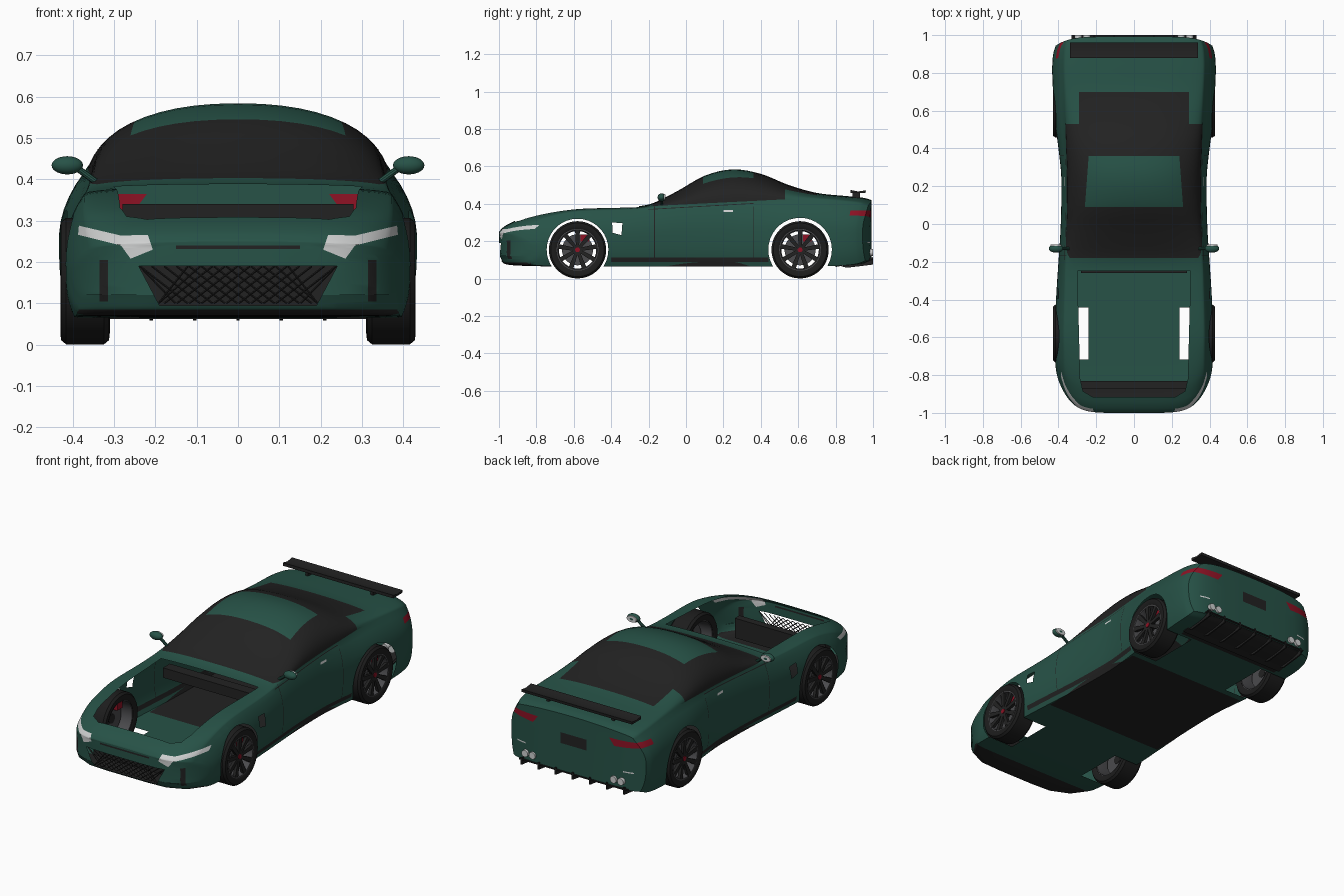
import bpy, bmesh, math
from mathutils import Vector, Matrix

if "Cube" in bpy.data.objects:
    bpy.data.objects.remove(bpy.data.objects["Cube"])

COLOURS = {"green paint": (.02, .085, .063), "black trim": (.016, .016, .016),
           "light lens": (.62, .63, .63), "red": (.27, .006, .018), "dark metal": (.07, .07, .075),
           "tyre rubber": (.012, .012, .012)}
MATS = {}
for n, c in COLOURS.items():
    MATS[n] = bpy.data.materials.new(n)
    MATS[n].diffuse_color = (*c, 1)
GREEN, BLACK, LIGHT, RED, METAL, RUBBER = COLOURS


def finish(name, bm, *mats, angle=35):
    me = bpy.data.meshes.new(name)
    bm.to_mesh(me)
    bm.free()
    for m in mats:
        me.materials.append(MATS[m])
    ob = bpy.data.objects.new(name, me)
    bpy.context.collection.objects.link(ob)
    bpy.ops.object.select_all(action='DESELECT')
    ob.select_set(True)
    bpy.context.view_layer.objects.active = ob
    bpy.ops.object.shade_smooth_by_angle(angle=math.radians(angle))
    return ob


def loft(bm, rings, close=False):
    vs = [[bm.verts.new(p) for p in r] for r in rings]
    n = len(vs[0])
    for i in range(len(vs) if close else len(vs) - 1):
        a, b = vs[i], vs[(i + 1) % len(vs)]
        for j in range(n):
            k = (j + 1) % n
            bm.faces.new((a[j], a[k], b[k], b[j]))


def add_box(bm, x0, x1, y0, y1, z0, z1):
    m = Matrix.Translation(((x0 + x1) / 2, (y0 + y1) / 2, (z0 + z1) / 2))
    bmesh.ops.create_cube(bm, size=1, matrix=m @ Matrix.Diagonal((x1 - x0, y1 - y0, z1 - z0, 1)))


def box(name, mat, *ext):
    bm = bmesh.new()
    add_box(bm, *ext)
    return finish(name, bm, mat)


def add_rod(bm, p, q, r, seg=20):
    p, q = Vector(p), Vector(q)
    d = q - p
    m = Matrix.Translation((p + q) / 2) @ d.to_track_quat('Z', 'Y').to_matrix().to_4x4()
    bmesh.ops.create_cone(bm, cap_ends=True, segments=seg, radius1=r, radius2=r, depth=d.length, matrix=m)


def carve(bm, poly, ax, test, mat=None):
    """Cut a convex polygon, projected along one axis, into the faces; paint or delete the inside."""
    a, b = ax
    lo = [min(p[i] for p in poly) for i in (0, 1)]
    hi = [max(p[i] for p in poly) for i in (0, 1)]
    mid = [sum(p[i] for p in poly) / len(poly) for i in (0, 1)]
    faces = []
    for f in bm.faces:
        if test(f.calc_center_median()) and all(
                max(v.co[k] for v in f.verts) >= lo[i] and min(v.co[k] for v in f.verts) <= hi[i]
                for i, k in enumerate(ax)):
            faces.append(f)
    for p, q in zip(poly, poly[1:] + poly[:1]):
        no, co = Vector(), Vector()
        no[a], no[b] = q[1] - p[1], p[0] - q[0]
        co[a], co[b] = p
        if no[a] * (mid[0] - p[0]) + no[b] * (mid[1] - p[1]) > 0:
            no.negate()
        geom = list({e for f in faces for e in [f, *f.edges, *f.verts]})
        if not geom:
            return
        res = bmesh.ops.bisect_plane(bm, geom=geom, dist=1e-5, plane_co=co, plane_no=no.normalized())
        faces = [g for g in res["geom"] if isinstance(g, bmesh.types.BMFace)
                 and (g.calc_center_median() - co).dot(no) < 0]
    if mat is None:
        bmesh.ops.delete(bm, geom=faces, context='FACES')
    else:
        for f in faces:
            f.material_index = mat


def rect(a0, a1, b0, b1):
    return [(a0, b0), (a1, b0), (a1, b1), (a0, b1)]


# Body stations: y, half width, shoulder half width, floor z, shoulder z, top z
ST = [(-1, .40, .36, .12, .23, .25), (-.98, .41, .365, .085, .25, .272), (-.94, .415, .37, .073, .275, .297),
      (-.85, .42, .375, .068, .312, .333), (-.7, .422, .375, .065, .343, .364), (-.55, .42, .375, .065, .36, .38),
      (-.35, .41, .37, .065, .366, .386), (-.2, .40, .365, .065, .376, .396), (-.05, .39, .36, .065, .39, .466),
      (.1, .385, .355, .065, .40, .55), (.25, .385, .355, .065, .405, .584), (.4, .40, .36, .065, .415, .56),
      (.55, .42, .365, .065, .42, .5), (.7, .43, .37, .065, .42, .458), (.85, .433, .375, .07, .41, .442),
      (.95, .427, .37, .08, .397, .432), (.992, .415, .36, .095, .38, .42)]


def stations(sub=4):
    def tan(i):
        l, r = ST[max(i - 1, 0)], ST[min(i + 1, len(ST) - 1)]
        return [(q - p) / (r[0] - l[0]) for p, q in zip(l, r)]
    for i in range(len(ST) - 1):
        p, q, m, n = ST[i], ST[i + 1], tan(i), tan(i + 1)
        h = q[0] - p[0]
        for s in range(sub):
            t = s / sub
            yield [(2*t**3 - 3*t*t + 1) * p[k] + (t**3 - 2*t*t + t) * h * m[k]
                   + (3*t*t - 2*t**3) * q[k] + (t**3 - t*t) * h * n[k] for k in range(6)]
    yield list(ST[-1])


def section(st, sx=1):
    y, w, ws, zb, zs, zt = st
    half = [(w * .94 * f, zb) for f in (0, .3, .6, .85)]
    for i in range(13):
        t = i / 12
        x = w * (1 - .06 * (1 - t / .55) ** 3) if t < .55 else w - (w - ws) * ((t - .55) / .45) ** 2
        half.append((x, zb + t * (zs - zb)))
    for i in range(1, 13):
        a = i / 12 * math.pi / 2
        half.append((ws * max(math.cos(a), 0) ** .9 if i < 12 else 0, zs + (zt - zs) * math.sin(a) ** .9))
    ring = half + [(-x, z) for x, z in half[-2:0:-1]]
    front, back = max(0, min(1, (-.6 - y) / .4)), max(0, min(1, (y - .8) / .19))
    return [(x * sx, y + .2 * front * (abs(x * sx) / .41) ** 6 - .06 * back * (abs(x * sx) / .43) ** 6, z)
            for x, z in ring]


# Body shell with rounded nose and tail caps
bm = bmesh.new()
S = list(stations())
cap = (0, .25, .5, .68, .8, .88, .95)
loft(bm, [section(S[0], s) for s in cap] + [section(s) for s in S] + [section(S[-1], s) for s in cap[::-1]])
bmesh.ops.remove_doubles(bm, verts=bm.verts, dist=1e-5)
bmesh.ops.recalc_face_normals(bm, faces=bm.faces)
XY, YZ, XZ = (0, 1), (1, 2), (0, 2)
for s in (-.24, .24):
    fl = [f for f in bm.faces if f.calc_center_median().z < .1]
    bmesh.ops.bisect_plane(bm, geom=list({e for f in fl for e in [f, *f.edges, *f.verts]}),
                           dist=1e-5, plane_co=(s, 0, 0), plane_no=(1, 0, 0))
# Glass, then roof panel
carve(bm, [(-.18, .388), (.53, .424), (.53, .7), (-.18, .7)], YZ, lambda c: c.z > .36, 1)
carve(bm, rect(-.29, .29, .53, .7), XY, lambda c: c.z > .36, 1)
carve(bm, [(-.26, .09), (.26, .09), (.24, .36), (-.24, .36)], XY, lambda c: c.z > .45, 0)
# Underbody panel, splitter and diffuser area
carve(bm, rect(-.37, .37, -.25, .43), XY, lambda c: c.z < .08, 1)
carve(bm, rect(-.42, .42, -1.01, -.83), XY, lambda c: c.z < .088, 1)
carve(bm, rect(-.32, .32, .77, 1.01), XY, lambda c: c.z < .1, 1)
# Open engine bay
carve(bm, [(-.22, -.915), (.22, -.915), (.27, -.885), (.285, -.82), (.3, -.25),
           (-.3, -.25), (-.285, -.82), (-.27, -.885)], XY, lambda c: c.z > .24)
# Wheel arches
for cy, r in ((-.58, .165), (.61, .17)):
    ring = [(cy + r * math.cos(i * math.pi / 18), .155 + r * math.sin(i * math.pi / 18)) for i in range(36)]
    for s in (-1, 1):
        carve(bm, ring, YZ, lambda c: c.x * s > .24)
# Grille opening, bumper slot and number plate recess
carve(bm, [(-.24, .19), (.24, .19), (.19, .095), (-.19, .095)], XZ, lambda c: c.y < -.85)
carve(bm, rect(-.15, .15, .231, .24), XZ, lambda c: c.y < -.85, 1)
carve(bm, rect(-.08, .08, .255, .315), XZ, lambda c: c.y > .9, 1)
for s in (-1, 1):
    nose = lambda c: c.y < -.7 and c.x * s > .1
    tail = lambda c: c.y > .88 and c.x * s > .1
    side = lambda c: c.x * s > .3
    flip = lambda p: [(x * s, z) for x, z in p]
    # Headlights, corner intakes, tail lights, reflectors
    carve(bm, flip([(.206, .23), (.26, .208), (.283, .24), (.283, .264), (.218, .266)]), XZ, nose, 2)
    carve(bm, flip([(.283, .24), (.387, .266), (.385, .288), (.283, .264)]), XZ, nose, 2)
    carve(bm, flip(rect(.315, .335, .105, .205)), XZ, nose, 1)
    carve(bm, flip([(.22, .365), (.25, .325), (.43, .338), (.43, .365)]), XZ, tail, 3)
    carve(bm, flip(rect(.3, .36, .19, .197)), XZ, tail, 2)
    # Fender vent, sill, waist line, door seams, door handle
    carve(bm, [(-.395, .3), (-.34, .297), (-.345, .232), (-.392, .245)], YZ, side)
    carve(bm, rect(-.4, .44, .088, .112), YZ, side, 1)
    carve(bm, [(-.2, .368), (.36, .4), (.36, .404), (-.2, .372)], YZ, side, 1)
    for y in (-.17, .36):
        carve(bm, rect(y, y + .003, .112, .385), YZ, side, 1)
    carve(bm, rect(.2, .25, .355, .366), YZ, side, 2)
finish("body_shell", bm, GREEN, BLACK, LIGHT, RED, angle=40)

# Grille lattice and radiator panel
bm = bmesh.new()
for i in range(-14, 15):
    for d in (-1, 1):
        ends = []
        for z in (.1, .19):
            x = i * .03 + d * (z - .145) * 1.3
            hw = .19 + (z - .095) * .5
            ends.append((max(-hw, min(hw, x)), -.985, z))
        if abs(ends[0][0] - ends[1][0]) > .07:
            add_rod(bm, *ends, .0025, 4)
finish("grille_lattice", bm, BLACK)
box("radiator_panel", BLACK, -.28, .28, -.87, -.83, .09, .2)
box("cowl_bar", BLACK, -.28, .28, -.26, -.2, .285, .34)

# Rear wing on posts
bm = bmesh.new()
loft(bm, [[(x, .88, .457), (x, .96, .457), (x, .962, .472), (x, .92, .466), (x, .88, .474)] for x in (-.34, .34)])
bmesh.ops.holes_fill(bm, edges=bm.edges)
for x in (-.2, .2):
    add_box(bm, x - .008, x + .008, .89, .93, .425, .46)
finish("rear_wing", bm, BLACK)

# Diffuser plate with fins
bm = bmesh.new()
loft(bm, [[(x, .8, .062), (x, 1, .1), (x, 1, .106), (x, .8, .067)] for x in (-.33, .33)])
for i in range(7):
    x = (i - 3) * .105
    loft(bm, [[(x + d, .83, .066), (x + d, 1, .115), (x + d, 1, .075), (x + d, .86, .058)] for d in (-.004, .004)])
bmesh.ops.holes_fill(bm, edges=bm.edges)
bmesh.ops.recalc_face_normals(bm, faces=bm.faces)
finish("rear_diffuser", bm, BLACK)

for s, tag in ((-1, "left"), (1, "right")):
    # Twin exhaust tips
    bm = bmesh.new()
    for x in (.25, .295):
        add_rod(bm, (x * s, .93, .14), (x * s, 1, .14), .019)
    finish(f"exhaust_{tag}", bm, LIGHT)
    # Door mirror: housing, stalk and glass
    bm = bmesh.new()
    bmesh.ops.create_uvsphere(bm, u_segments=24, v_segments=14, radius=1,
                              matrix=Matrix.Translation((.413 * s, -.13, .434)) @ Matrix.Diagonal((.038, .022, .022, 1)))
    add_rod(bm, (.345 * s, -.13, .395), (.39 * s, -.13, .428), .008, 10)
    finish(f"mirror_{tag}", bm, GREEN)
    bm = bmesh.new()
    bmesh.ops.create_cone(bm, cap_ends=True, segments=24, radius1=1, radius2=1, depth=1,
                          matrix=Matrix.Translation((.413 * s, -.113, .434))
                          @ Matrix.Diagonal((.03, .008, .017, 1)) @ Matrix.Rotation(math.pi / 2, 4, 'X'))
    finish(f"mirror_glass_{tag}", bm, LIGHT)


def lathe(name, mat, profile, c, s):
    bm = bmesh.new()
    loft(bm, [[(c[0] + s * x, c[1] + r * math.cos(a), c[2] + r * math.sin(a)) for x, r in profile]
              for a in (i * math.pi / 24 for i in range(48))], True)
    bmesh.ops.recalc_face_normals(bm, faces=bm.faces)
    finish(name, bm, mat)


# Wheels
for s, side in ((-1, "left"), (1, "right")):
    for cy, end in ((-.58, "front"), (.61, "rear")):
        c, tag = (s * .37, cy, .154), f"{end}_{side}"
        lathe("tyre_" + tag, RUBBER, [(-.052, .11), (-.06, .125), (-.058, .143), (-.046, .153), (.046, .153),
                                      (.058, .143), (.06, .125), (.052, .11)], c, s)
        lathe("rim_" + tag, METAL, [(-.05, .106), (-.05, .111), (.053, .114), (.053, .106), (.03, .1)], c, s)
        bm = bmesh.new()
        add_rod(bm, (c[0] + s * .002, cy, c[2]), (c[0] + s * .014, cy, c[2]), .083, 40)
        finish("brake_disc_" + tag, bm, METAL)
        # Tapered spokes and hub
        bm = bmesh.new()
        for i in range(9):
            geo = bmesh.ops.create_cube(bm, size=1)["verts"]
            for v in geo:
                out = v.co.z > 0
                v.co = (v.co.x * .016 + (.046 if out else .038), v.co.y * (.026 if out else .016), .108 if out else .01)
            bmesh.ops.transform(bm, verts=geo, matrix=Matrix.Translation(c) @ Matrix.Scale(s, 4, (1, 0, 0))
                                @ Matrix.Rotation(i * math.tau / 9, 4, 'X'))
        add_rod(bm, (c[0], cy, c[2]), (c[0] + s * .046, cy, c[2]), .026)
        bmesh.ops.recalc_face_normals(bm, faces=bm.faces)
        finish("spokes_" + tag, bm, BLACK)
        # Red hub cap and caliper
        bm = bmesh.new()
        add_rod(bm, (c[0] + s * .04, cy, c[2]), (c[0] + s * .05, cy, c[2]), .013)
        add_box(bm, c[0] - .022, c[0] + .022, cy + .015, cy + .062, c[2] + .045, c[2] + .082)
        finish("caliper_and_hub_" + tag, bm, RED)

for m in bpy.data.materials:
    if m.users and not m.is_grease_pencil:
        m.use_nodes = True
        m.node_tree.nodes["Principled BSDF"].inputs["Base Color"].default_value = m.diffuse_color
